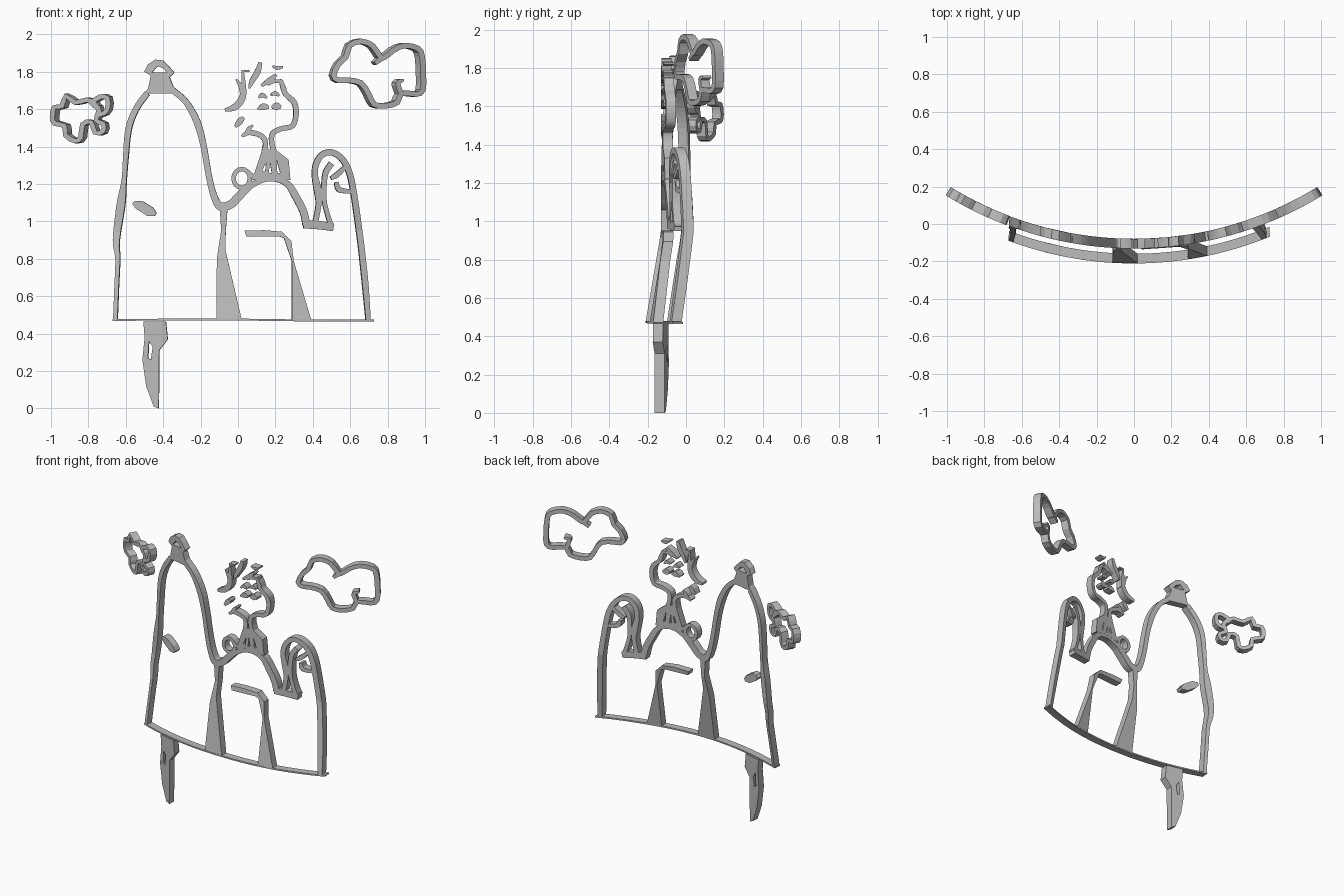
import bpy, bmesh, math
from mathutils import Vector

# All flat outlines are drawn in hundredths of a unit (x, z), then wrapped on a curved sheet
RADIUS, FRONT_Y, THICK = 1.9, -0.105, 0.052

grey = bpy.data.materials.new("mid grey")
grey.diffuse_color = (0.5, 0.5, 0.5, 1)


def wrap(p, radial):
    """Bend the flat sheet to an arc and push the lower part forward."""
    a = math.asin(p.x / RADIUS)
    lean = 0.08 * min(max((0.95 - p.z) / 0.47, 0), 1)
    y = FRONT_Y + RADIUS - RADIUS * math.cos(a) - lean
    if radial:
        return Vector((p.x + p.y * math.sin(a), y - p.y * math.cos(a), p.z))
    return Vector((p.x + p.y * math.sin(a) * 0.2, y - p.y, p.z))


def finish(name, bm, thick):
    bmesh.ops.recalc_face_normals(bm, faces=bm.faces)
    ext = bmesh.ops.extrude_face_region(bm, geom=bm.faces[:], use_keep_orig=True)
    for v in ext["geom"]:
        if isinstance(v, bmesh.types.BMVert):
            v.co.y += thick
    for v in bm.verts:
        v.co.y -= thick / 2
        v.co = wrap(v.co, "cloud" in name)
    bmesh.ops.recalc_face_normals(bm, faces=bm.faces)
    me = bpy.data.meshes.new(name)
    bm.to_mesh(me)
    bm.free()
    me.materials.append(grey)
    ob = bpy.data.objects.new(name, me)
    bpy.context.collection.objects.link(ob)
    return ob


def plate(name, outline, holes=(), thick=THICK):
    """Filled outline with optional holes."""
    bm = bmesh.new()
    for loop in [outline, *holes]:
        vs = [bm.verts.new((x / 100, 0, z / 100)) for x, z in loop]
        for i in range(len(vs)):
            bm.edges.new((vs[i - 1], vs[i]))
    bmesh.ops.triangle_fill(bm, edges=bm.edges[:], use_beauty=True, normal=(0, 1, 0))
    return finish(name, bm, thick)


def ribbon(name, path, width=3.3, closed=False, steps=4, thick=THICK):
    """Smooth stroke through path points (x, z[, width])."""
    pts = [Vector((p[0], p[1], p[2] if len(p) > 2 else width)) / 100 for p in path]
    n = len(pts)
    get = (lambda i: pts[i % n]) if closed else (lambda i: pts[min(max(i, 0), n - 1)])
    line = []
    for i in range(n if closed else n - 1):
        a, b, c, d = get(i - 1), get(i), get(i + 1), get(i + 2)
        for s in range(steps):
            t = s / steps
            line.append(0.5 * (2 * b + (c - a) * t + (2 * a - 5 * b + 4 * c - d) * t * t
                               + (3 * b - a - 3 * c + d) * t ** 3))
    if not closed:
        line.append(pts[-1])
    m = len(line)
    bm = bmesh.new()
    rows = []
    for i, p in enumerate(line):
        q0 = line[(i - 1) % m] if closed else line[max(i - 1, 0)]
        q1 = line[(i + 1) % m] if closed else line[min(i + 1, m - 1)]
        d = Vector((q1.x - q0.x, q1.y - q0.y)).normalized()
        off = Vector((-d.y, 0, d.x)) * p.z / 2
        c = Vector((p.x, 0, p.y))
        rows.append((bm.verts.new(c + off), bm.verts.new(c - off)))
    for i in range(m if closed else m - 1):
        (a, b), (c, d) = rows[i], rows[(i + 1) % m]
        bm.faces.new((a, b, d, c))
    return finish(name, bm, thick)


# Tall left hump: left side, cap with loop, right side
ribbon("hump_left_side", [(-65.5, 47.5, 2.3), (-64.8, 65, 2.3), (-64.2, 80, 2.5), (-65, 90, 3.6),
                          (-62.5, 109, 4.5), (-60.8, 122, 2.6), (-60, 133, 2.8), (-58.5, 149),
                          (-54.5, 160), (-48.5, 168.5)])
plate("hump_cap", [(-53, 164.5), (-48, 171), (-46.5, 178), (-50, 180), (-48, 184), (-44, 186.5),
                   (-40, 186), (-37, 183), (-34, 179.5), (-36.5, 177), (-34.5, 172), (-28, 166),
                   (-31, 165), (-35, 168.5), (-47.5, 168.5)],
      [[(-46, 179.5), (-43, 183), (-40, 182), (-38, 179.5)]])
ribbon("hump_right_side", [(-34, 169.5), (-27.5, 163.5), (-21.8, 153, 3.8), (-18.3, 140),
                           (-15.5, 124), (-12.8, 113.5, 3.6), (-9.5, 108, 4.5), (-4, 109, 4.5),
                           (1, 114, 4.5), (7, 119.5, 3.5)])
plate("hump_oval", [(-56.5, 109.5), (-55, 111), (-51.5, 111), (-45.5, 107.5), (-43.5, 104.5),
                    (-44.5, 103), (-48.5, 103), (-54.5, 106.8)])

# Central dome, its left wedge and its doorway
ribbon("dome_top", [(5, 118), (12.5, 122, 3), (19.5, 122.8, 3), (26.5, 120, 3.5), (31, 113, 4),
                    (35, 105, 4), (36.5, 98, 4)])
plate("dome_wedge", [(-9.8, 108), (-5.5, 108), (-6.5, 95), (-6.8, 85), (2, 47.5), (-11.5, 47.5),
                     (-11.3, 80), (-9, 95)])
plate("doorway", [(3.5, 95), (14, 95.3), (23.5, 94.5), (28.5, 89.5), (29.7, 79), (39, 47.5),
                  (28.7, 47.5), (28.7, 79), (24.5, 91), (22, 92), (4.5, 92)])

# Right arch with its inner folds and marks
ribbon("arch_foot", [(35, 98.5, 4.5), (43, 98, 4.5), (51, 96.8, 4)])
ribbon("arch_outline", [(41, 98, 3), (43, 109, 3), (42.5, 117, 4), (41, 125, 3.2), (42, 131.5),
                        (45.5, 136), (50.5, 136.8), (56, 133), (59.5, 126), (61.5, 117),
                        (63.5, 104), (64.7, 95), (66, 85), (68, 66), (69.5, 47.5, 2.6)])
ribbon("arch_inner_fold", [(50, 131), (46.5, 125, 3), (46, 112, 2.5), (48, 103, 2.5),
                           (50, 97, 3)])
ribbon("arch_mark_upper", [(49.5, 123, 2), (53, 125, 3), (57, 129, 2)], thick=0.05)
ribbon("arch_mark_lower", [(52.5, 121, 2), (54, 117, 3), (60.5, 116, 2)], thick=0.05)

# Base strip and single support stake
ribbon("base_strip", [(-67, 47.3), (-30, 47.5), (0, 47.5), (40, 47), (72.5, 47)], 1, steps=8)
plate("support_stake", [(-50.5, 46.5), (-38.5, 46.5), (-37.5, 37), (-42, 31), (-42.3, 0),
                        (-45, 1), (-49, 12), (-51, 26), (-49.8, 38)],
      [[(-47.5, 36), (-45.5, 33), (-46.5, 26), (-48, 27)]])

# Figure: hand ring, torso, neck
ribbon("hand_ring", [(2 + 4.4 * math.cos(a), 123 + 5 * math.sin(a))
                     for a in [k * math.tau / 8 for k in range(8)]], 2.4, closed=True, steps=2)
ribbon("arm", [(6, 126, 2), (9, 124, 2.2), (12, 126, 2.4)])
plate("torso", [(7.5, 122), (12.5, 137), (13, 140), (15.5, 138.5), (19, 138.5), (20.5, 138),
                (27, 133), (28, 122), (18, 124)],
      [[(13, 127), (15, 132), (14.5, 126.5)], [(16.5, 126), (17, 132), (18, 126)],
       [(21, 126), (20.5, 133), (22.5, 126)]])
ribbon("neck_left", [(2, 145.5, 1.5), (6, 147.5), (12, 146), (14.5, 143), (14.5, 138)], 2.8)
# Head outline on the right, running down to the neck
ribbon("head_outline", [(22.5, 176, 1.5), (24, 172), (25.5, 168), (30, 163.5, 3), (31, 157),
                        (29, 151), (23, 149.5), (18.5, 147), (18, 142), (19.5, 137)], 2.8)

# Face marks, ear and tufts of hair, each a short tapered stroke
strokes = {
    "nose": [(18, 161, 1.5), (20.5, 161.5, 4.2), (23, 161, 1.5)],
    "eye": [(10.5, 160, 1), (13.5, 161.3, 3.6), (16.5, 161, 1.5)],
    "brow_left": [(11, 166, 1), (13, 167.5, 2.6), (15.5, 166, 1)],
    "brow_right": [(17.5, 167.5, 1.2), (20, 168.5, 2.4), (22, 167, 1)],
    "ear_upper": [(-1.5, 150.5, 1.5), (1, 153.5, 3.5), (3, 155.5, 1.8)],
    "ear_lower": [(3.5, 145.5, 1), (5.5, 149, 2.4), (8, 151.5, 1)],
    "hair_back": [(-7, 159.5, 1.8), (-2, 161, 3.6), (1.5, 164.5, 3.8), (3, 170, 3), (2.5, 181, 1)],
    "hair_left": [(-1, 176, 1), (1.5, 172, 2.4), (3, 166, 3)],
    "hair_middle": [(12, 185, 2), (10.5, 180, 3.2), (7.5, 175, 2.8), (6, 171, 1)],
    "hair_right": [(20.5, 178.5, 1.5), (17, 175.5, 3), (12.5, 172.5, 1.5)],
    "hair_front": [(18.5, 183, 1), (21, 182, 2), (24, 182.5, 1)],
    "hair_low": [(16, 173, 1), (19.5, 175, 2), (24, 174.5, 1.6)],
    "hair_tip": [(3, 180.5, 1), (6, 180.5, 1)],
}
for name, path in strokes.items():
    ribbon(name, path, steps=3)

# Clouds floating on either side
ribbon("left_cloud", [(-98, 156), (-97, 161), (-93, 161.5), (-91, 167), (-86, 163.5),
                      (-80, 165), (-76, 163), (-73.5, 159), (-75, 154), (-71, 152),
                      (-71.5, 148), (-75.5, 147.5), (-77.5, 153), (-82, 152), (-83, 145),
                      (-86, 143), (-91, 146), (-91.5, 151), (-97, 152.5)], 2.6, closed=True, steps=2)
ribbon("left_cloud_curl", [(-77.5, 163), (-73, 166.5), (-69, 166), (-69, 160), (-72.5, 157),
                           (-74, 161)], 2.6, closed=True, steps=2)
ribbon("right_cloud", [(50.5, 178), (53, 184), (57, 188), (59, 194), (65, 196.3), (71, 194),
                       (74.5, 189), (77, 187.5), (82, 191.5), (88, 194), (95, 192.5), (97.2, 188),
                       (97.8, 178), (97.5, 170), (94, 168), (86.5, 168.5), (84, 163.5), (78, 161.8),
                       (72, 162.5), (69, 168), (65, 174), (58, 175.5), (53, 175.5)],
       2.9, closed=True, steps=2)
ribbon("right_cloud_notch", [(77, 188, 3), (72.5, 184.5, 2)])
ribbon("right_cloud_tail", [(86, 168.5, 2.5), (84.5, 174, 2.5), (87.5, 175.5, 1.5)])
